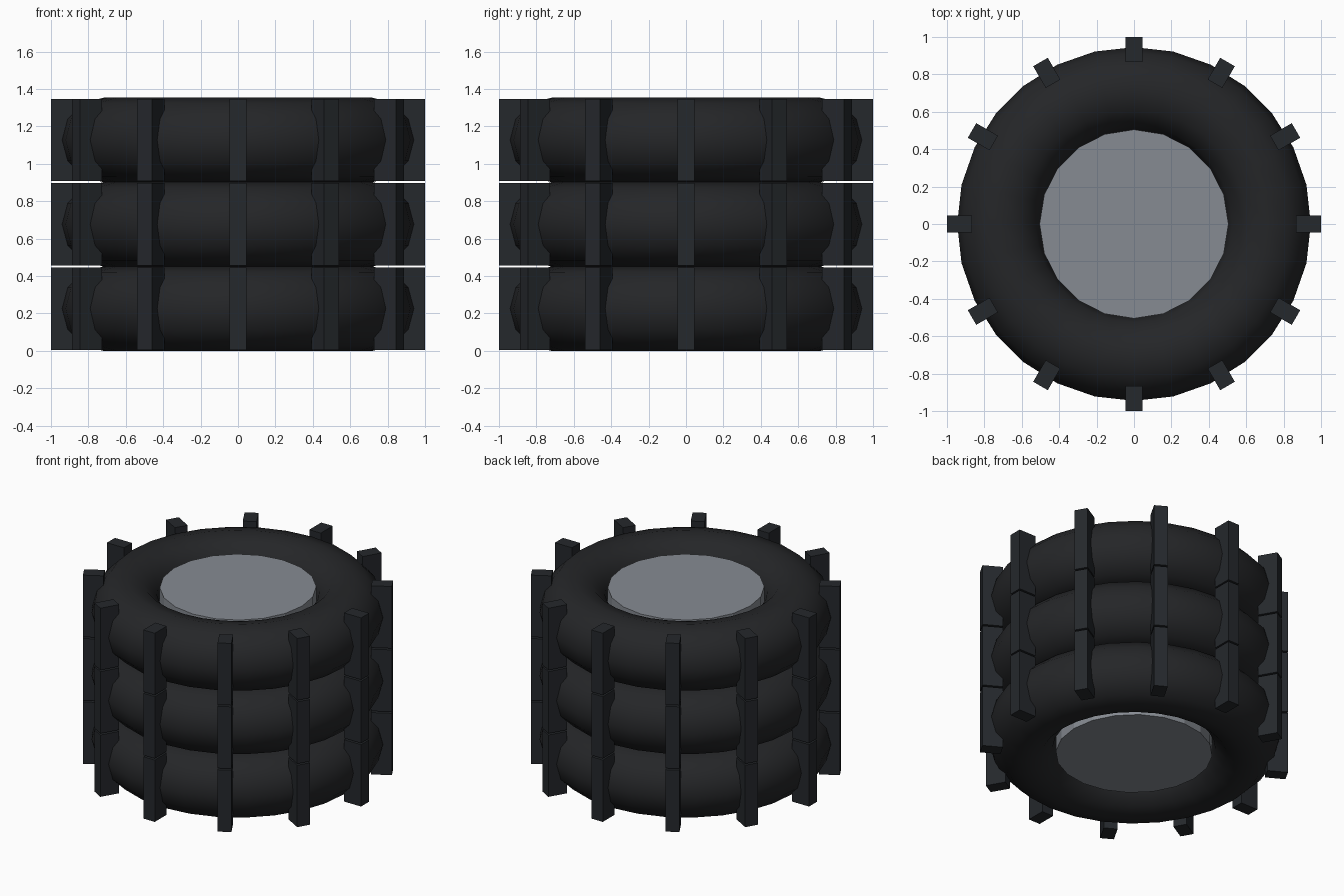
import bpy
from math import cos, sin, pi

if "Cube" in bpy.data.objects:
    bpy.data.objects.remove(bpy.data.objects["Cube"])

MAJOR, MINOR = 0.72, 0.2255
STEP = 2 * MINOR


def material(name, rgb):
    m = bpy.data.materials.new(name)
    m.diffuse_color = (*rgb, 1)
    m.use_nodes = True
    m.node_tree.nodes["Principled BSDF"].inputs["Base Color"].default_value = m.diffuse_color
    return m


RUBBER = material("rubber", (0.018, 0.019, 0.021))
TREAD = material("tread_rubber", (0.018, 0.021, 0.025))
METAL = material("hub_metal", (0.24, 0.26, 0.29))


def finish(name, mat):
    ob = bpy.context.object
    ob.name = name
    ob.data.materials.append(mat)
    return ob


def wheel(n):
    z = MINOR + n * STEP
    # tyre ring
    bpy.ops.mesh.primitive_torus_add(major_radius=MAJOR, minor_radius=MINOR,
                                     major_segments=28, minor_segments=12,
                                     location=(0, 0, z))
    bpy.ops.object.shade_smooth()
    finish(f"tyre_{n + 1}", RUBBER)
    # hub disc
    bpy.ops.mesh.primitive_cylinder_add(vertices=20, radius=0.505, depth=0.31,
                                        location=(0, 0, z))
    finish(f"hub_{n + 1}", METAL)
    # tread blocks around the rim
    for i in range(12):
        a = i * pi / 6
        bpy.ops.mesh.primitive_cube_add(size=1, rotation=(0, 0, a),
                                        location=(0.933 * cos(a), 0.933 * sin(a), z))
        finish(f"tread_block_{n + 1}_{i + 1}", TREAD).scale = (0.134, 0.09, 0.44)


# three wheels stacked flat
for n in range(3):
    wheel(n)
